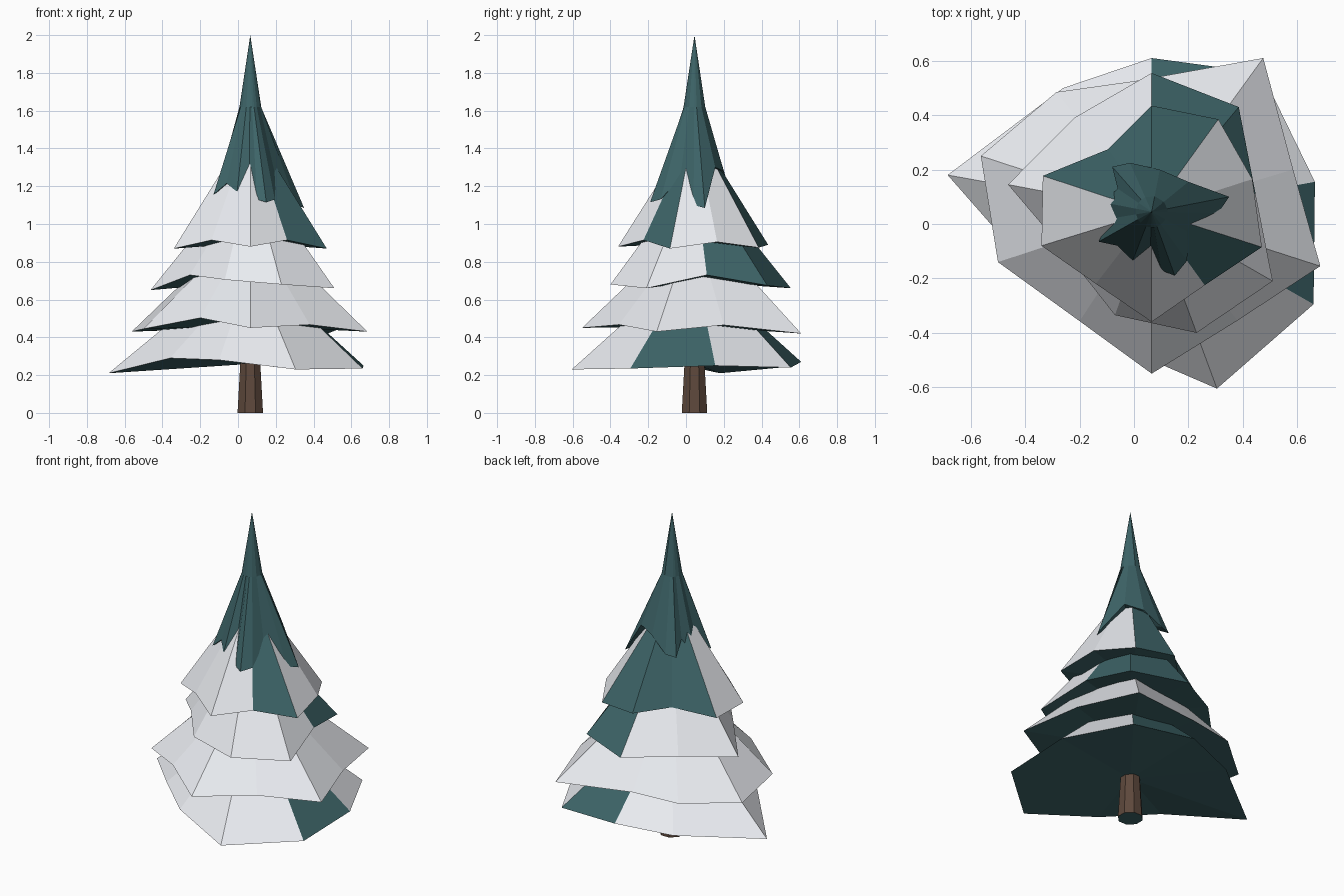
import bpy, bmesh
from math import cos, sin, pi, atan2

AX, AY = 0.065, 0.045          # trunk axis


def material(name, rgb):
    m = bpy.data.materials.new(name)
    m.diffuse_color = (*rgb, 1)
    return m


SNOW = material("snow", (0.82, 0.84, 0.88))
GREEN = material("needles", (0.048, 0.13, 0.14))
BARK = material("bark", (0.11, 0.065, 0.045))


def finish(name, bm, mats):
    bm.normal_update()
    me = bpy.data.meshes.new(name)
    bm.to_mesh(me)
    bm.free()
    for m in mats:
        me.materials.append(m)
    ob = bpy.data.objects.new(name, me)
    bpy.context.collection.objects.link(ob)
    return ob


def band(bm, lower, upper, green=()):
    """Side faces between two rings; listed sides get the green slot."""
    n = len(lower)
    for i in range(n):
        j = (i + 1) % n
        f = bm.faces.new((lower[i], lower[j], upper[j], upper[i]))
        f.material_index = 1 if i in green else 0


def fan(bm, ring, tip, slot, down=False):
    v = bm.verts.new(tip)
    for i in range(len(ring)):
        a, b = ring[i], ring[(i + 1) % len(ring)]
        bm.faces.new((b, a, v) if down else (a, b, v)).material_index = slot


def tier(name, rim, top_z, scale, green=()):
    """Drooping skirt of branches with snow on top and a green underside."""
    bm = bmesh.new()
    low = [bm.verts.new(p) for p in rim]
    top = [bm.verts.new((AX + (x - AX) * scale, AY + (y - AY) * scale, top_z))
           for x, y, z in rim]
    band(bm, low, top, green)
    fan(bm, top, (AX, AY, top_z + 0.03), 0)
    fan(bm, low, (AX, AY, sum(p[2] for p in rim) / len(rim) + 0.01), 1, True)
    return finish(name, bm, (SNOW, GREEN))


# Four skirts, rims listed counter-clockwise from the front
tier("bottom_branches", [
    (0.305, -0.605, 0.23), (0.66, -0.295, 0.235), (0.665, 0.155, 0.25),
    (0.47, 0.555, 0.24), (0.065, 0.61, 0.27), (-0.26, 0.50, 0.24),
    (-0.685, 0.18, 0.21), (-0.36, -0.19, 0.29), (-0.10, -0.43, 0.28)],
    0.55, 0.45, (1, 3))
tier("lower_branches", [
    (0.065, -0.55, 0.45), (0.38, -0.355, 0.467), (0.685, -0.155, 0.43),
    (0.585, 0.20, 0.465), (0.475, 0.61, 0.42), (0.0, 0.525, 0.45),
    (-0.285, 0.485, 0.44), (-0.563, 0.25, 0.43), (-0.50, -0.14, 0.445),
    (-0.20, -0.357, 0.503)],
    0.78, 0.42)
tier("middle_branches", [
    (-0.07, -0.335, 0.705), (0.23, -0.40, 0.68), (0.51, -0.21, 0.66),
    (0.447, 0.11, 0.73), (0.385, 0.43, 0.675), (0.065, 0.555, 0.66),
    (-0.22, 0.39, 0.68), (-0.463, 0.145, 0.65), (-0.255, -0.10, 0.73)],
    1.05, 0.39, (3, 4))
tier("upper_branches", [
    (0.065, -0.36, 0.88), (0.26, -0.225, 0.915), (0.47, -0.085, 0.87),
    (0.435, 0.165, 0.905), (0.31, 0.385, 0.875), (0.065, 0.435, 0.89),
    (-0.095, 0.275, 0.91), (-0.335, 0.177, 0.87), (-0.34, -0.08, 0.87),
    (-0.14, -0.22, 0.915)],
    1.34, 0.28, (1, 4, 5, 6))

# Bare green crown: jagged hem, narrow neck, pointed tip
hem = [
    (0.06, -0.09, 1.275), (0.10, -0.17, 1.13), (0.15, -0.19, 1.115),
    (0.195, -0.135, 1.13), (0.20, -0.03, 1.245), (0.31, 0.04, 1.10),
    (0.35, 0.10, 1.085), (0.20, 0.155, 1.30), (0.095, 0.20, 1.28),
    (-0.015, 0.225, 1.20), (-0.08, 0.21, 1.19), (-0.06, 0.13, 1.27),
    (-0.115, 0.08, 1.17), (-0.085, 0.02, 1.23), (-0.13, -0.065, 1.155),
    (-0.06, -0.08, 1.215), (-0.005, -0.135, 1.17)]
bm = bmesh.new()
low = [bm.verts.new(p) for p in hem]
neck = []
for x, y, z in hem:
    a = atan2(y - AY, x - AX)
    neck.append(bm.verts.new((AX + 0.058 * cos(a), AY + 0.058 * sin(a), 1.62)))
band(bm, low, neck)
fan(bm, neck, (AX, AY, 2.0), 0)
fan(bm, low, (AX, AY, 1.28), 0, True)
finish("crown", bm, (GREEN,))

# Tapered eight-sided trunk
bm = bmesh.new()
rings = [[bm.verts.new((AX + r * cos(k * pi / 4 + pi / 8),
                        AY + r * sin(k * pi / 4 + pi / 8), z))
          for k in range(8)] for r, z in ((0.073, 0.0), (0.055, 0.30))]
band(bm, *rings)
bm.faces.new(rings[0][::-1]).material_index = 1
bm.faces.new(rings[1])
finish("trunk", bm, (BARK, GREEN))
